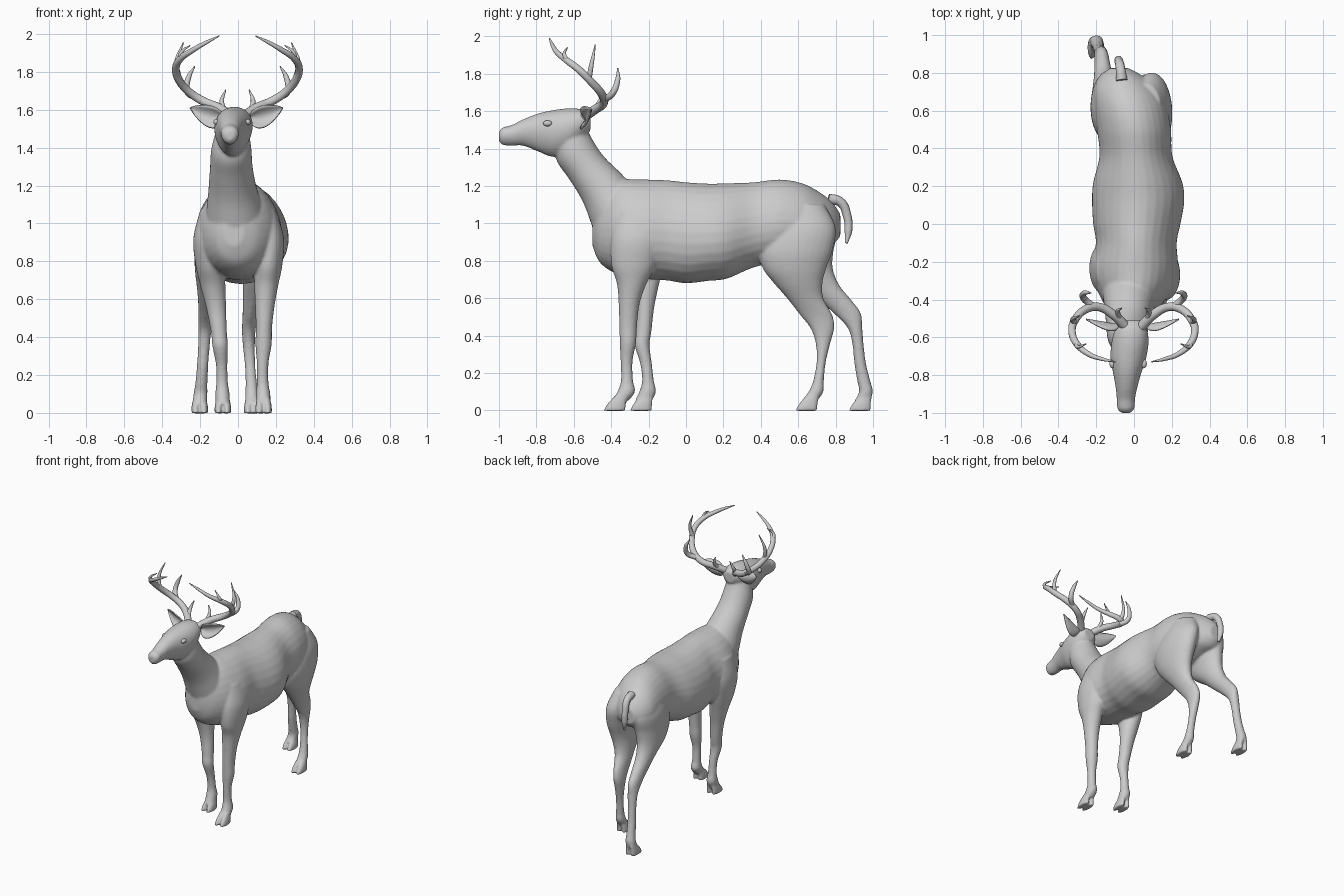
import bpy, bmesh, math
from mathutils import Vector


def spline(rows, k=5):
    """Catmull-Rom through rows of numbers."""
    out, n = [], len(rows)
    for i in range(n - 1):
        a, b, c, d = (rows[max(0, min(n - 1, j))] for j in (i - 1, i, i + 1, i + 2))
        for s in range(k):
            t = s / k
            out.append([0.5 * (2 * q + (r - p) * t + (2 * p - 5 * q + 4 * r - u) * t * t
                               + (3 * q - p - 3 * r + u) * t ** 3)
                        for p, q, r, u in zip(a, b, c, d)])
    return out + [list(rows[-1])]


def loft(bm, rows, v, egg=0.0, n=28):
    """Closed skin over ellipses (x, y, z, half width in x, half height along v)."""
    v, rings = Vector(v).normalized(), []
    for x, y, z, w, h in spline(rows):
        ring = []
        for i in range(n):
            a = 2 * math.pi * i / n
            p = Vector((x, y, z)) + v * max(h, .004) * math.sin(a)
            p.x += max(w, .004) * math.cos(a) * (1 + egg * math.sin(a))
            ring.append(bm.verts.new(p))
        rings.append(ring)
    for a, b in zip(rings, rings[1:]):
        for i in range(n):
            bm.faces.new((a[i], a[(i + 1) % n], b[(i + 1) % n], b[i]))
    bm.faces.new(rings[0][::-1])
    bm.faces.new(rings[-1])


def leg(bm, rows, toe):
    """Leg from level slices (x, front y, back y, z, half width) plus two toes."""
    def cut(r):
        x, f, b, z, w = r
        return (x, (f + b) / 2, z, w, (b - f) / 2)
    loft(bm, [cut(r) for r in rows], (0, 1, 0))
    x = rows[-1][0]
    for s in (-1, 1):
        c = x + s * .022
        loft(bm, [cut(r) for r in ((c - s * .004, toe + .06, toe + .125, .08, .016),
                                   (c, toe + .018, toe + .12, .035, .021),
                                   (c, toe - .002, toe + .118, -.002, .022))], (0, 1, 0))


def add(name, bm):
    bmesh.ops.recalc_face_normals(bm, faces=bm.faces)
    for f in bm.faces:
        f.smooth = True
    me = bpy.data.meshes.new(name)
    bm.to_mesh(me)
    bm.free()
    ob = bpy.data.objects.new(name, me)
    bpy.context.collection.objects.link(ob)
    return ob


def tubes(name, strands):
    """Round tapering tubes through points (x, y, z, radius)."""
    cu = bpy.data.curves.new(name, 'CURVE')
    cu.dimensions, cu.bevel_depth, cu.bevel_resolution = '3D', 1.0, 4
    cu.use_fill_caps, cu.resolution_u = True, 8
    for pts in strands:
        sp = cu.splines.new('BEZIER')
        sp.bezier_points.add(len(pts) - 1)
        for bp, (x, y, z, r) in zip(sp.bezier_points, pts):
            bp.co, bp.radius = (x, y, z), r
            bp.handle_left_type = bp.handle_right_type = 'AUTO'
    ob = bpy.data.objects.new(name, cu)
    bpy.context.collection.objects.link(ob)
    return ob


body = bmesh.new()

# torso
loft(body, [(-.02, -.50, .97, .05, .09), (-.01, -.46, .97, .12, .18), (0, -.37, .98, .185, .25),
            (.005, -.24, .97, .225, .265), (.012, -.1, .963, .213, .268), (.015, 0, .95, .23, .27),
            (.022, .12, .953, .243, .26), (.02, .22, .96, .235, .255), (.01, .36, .992, .192, .228),
            (0, .5, 1.015, .195, .22), (-.02, .62, 1.02, .19, .195), (-.045, .71, 1.015, .165, .155),
            (-.065, .78, 1.0, .115, .115), (-.078, .825, .99, .05, .06)], (0, 0, 1), -.13)

# neck
loft(body, [(.0, -.25, .92, .15, .15), (-.01, -.335, 1.01, .16, .165), (-.028, -.44, 1.18, .128, .13),
            (-.035, -.53, 1.295, .113, .111), (-.035, -.595, 1.39, .106, .112),
            (-.03, -.62, 1.47, .09, .10)], (0, .83, .56))

# head
loft(body, [(-.043, -1.0, 1.465, .022, .026), (-.043, -.98, 1.466, .044, .047),
            (-.043, -.93, 1.471, .048, .056), (-.04, -.87, 1.486, .056, .071),
            (-.036, -.79, 1.486, .074, .102), (-.03, -.71, 1.481, .094, .125),
            (-.02, -.62, 1.50, .097, .116), (-.015, -.55, 1.53, .08, .078),
            (-.012, -.51, 1.54, .045, .04)], (0, 0, 1), .14)

# front legs
leg(body, [(.15, -.36, -.16, 1.07, .05), (.165, -.4, -.13, .92, .078), (.16, -.4, -.16, .78, .074),
           (.15, -.37, -.21, .68, .064), (.142, -.36, -.248, .57, .052), (.137, -.357, -.262, .45, .043),
           (.135, -.354, -.267, .36, .043), (.13, -.35, -.286, .26, .031), (.13, -.348, -.283, .16, .031),
           (.133, -.367, -.272, .1, .038), (.135, -.40, -.31, .05, .036)], -.44)
leg(body, [(-.15, -.34, -.14, 1.07, .05), (-.16, -.37, -.1, .92, .076), (-.15, -.34, -.12, .78, .074),
           (-.132, -.29, -.145, .67, .066), (-.115, -.265, -.17, .55, .052), (-.1, -.27, -.185, .42, .042),
           (-.094, -.275, -.195, .35, .041), (-.086, -.245, -.182, .25, .03), (-.084, -.235, -.172, .16, .031),
           (-.082, -.25, -.16, .1, .038), (-.08, -.275, -.185, .05, .036)], -.30)

# hind legs
leg(body, [(.06, .5, .74, 1.1, .08), (.09, .42, .8, .98, .1), (.105, .385, .785, .86, .098),
           (.105, .41, .75, .76, .084), (.095, .47, .73, .68, .07), (.08, .54, .735, .6, .054),
           (.064, .61, .783, .51, .04), (.057, .665, .793, .44, .036), (.057, .693, .772, .36, .032),
           (.063, .698, .748, .26, .028), (.07, .68, .737, .16, .03), (.073, .655, .735, .1, .035),
           (.075, .615, .70, .05, .034)], .585)
leg(body, [(-.1, .52, .76, 1.1, .08), (-.125, .45, .815, .98, .1), (-.14, .44, .79, .86, .09),
           (-.152, .5, .785, .76, .076), (-.16, .62, .82, .67, .058), (-.165, .71, .885, .59, .046),
           (-.17, .79, .935, .52, .039), (-.175, .865, .943, .44, .035), (-.18, .89, .95, .35, .031),
           (-.187, .9, .963, .25, .03), (-.193, .915, .985, .16, .032), (-.198, .925, 1.0, .1, .037),
           (-.202, .9, .98, .05, .036)], .87)

# merge everything into one smooth skin
skin = add("body", body)
m = skin.modifiers.new("merge", 'REMESH')
m.mode, m.voxel_size, m.use_smooth_shade = 'VOXEL', .008, True
m = skin.modifiers.new("soften", 'SMOOTH')
m.factor, m.iterations = .5, 8

# antlers: main beam and four tines each
ANTLER = [
    [(.04, -.545, 1.57, .026), (.1, -.485, 1.61, .025), (.18, -.44, 1.645, .023), (.25, -.45, 1.69, .022),
     (.31, -.51, 1.76, .021), (.325, -.57, 1.82, .02), (.30, -.635, 1.87, .018),
     (.235, -.69, 1.915, .014), (.165, -.715, 1.955, .01), (.095, -.73, 1.99, .003)],
    [(.21, -.44, 1.66, .018), (.265, -.39, 1.70, .018), (.258, -.365, 1.77, .014), (.225, -.365, 1.83, .003)],
    [(.31, -.52, 1.77, .016), (.322, -.505, 1.85, .012), (.285, -.485, 1.955, .003)],
    [(.30, -.63, 1.865, .014), (.298, -.65, 1.90, .01), (.25, -.635, 1.94, .003)],
    [(.075, -.5, 1.6, .016), (.082, -.462, 1.65, .012), (.062, -.445, 1.705, .003)]]
for side, s in (("left", -1), ("right", 1)):
    tubes(side + "_antler", [[(s * x - .003, y, z, r) for x, y, z, r in t] for t in ANTLER])

    # cupped leaf-shaped ear
    bm, g = bmesh.new(), []
    for i in range(13):
        u = i / 12
        wide = .012 * (1 - u) + .05 * math.sin(math.pi * u ** .8) ** .8
        row = []
        for j in range(9):
            q = j / 4 - 1
            row.append(bm.verts.new((s * (.07 + .175 * u) - .008,
                                     -.535 + .03 * u - .8 * wide * q * q * (1 - .5 * u),
                                     1.555 + .055 * u * u + wide * q)))
        g.append(row)
    for a, b in zip(g, g[1:]):
        for j in range(8):
            bm.faces.new((a[j], a[j + 1], b[j + 1], b[j]))
    ear = add(side + "_ear", bm)
    m = ear.modifiers.new("thickness", 'SOLIDIFY')
    m.thickness, m.offset = .008, 0

    # eye
    bpy.ops.mesh.primitive_uv_sphere_add(segments=20, ring_count=12, radius=.02,
                                         location=(-.031 + s * .083, -.74, 1.535))
    eye = bpy.context.object
    eye.name = side + "_eye"
    eye.scale = (.8, 1.2, .8)
    bpy.ops.object.shade_smooth()

# tail
tubes("tail", [[(-.065, .76, 1.13, .03), (-.072, .825, 1.115, .025), (-.08, .862, 1.04, .023),
                (-.08, .868, .96, .021), (-.07, .857, .895, .008)]])
